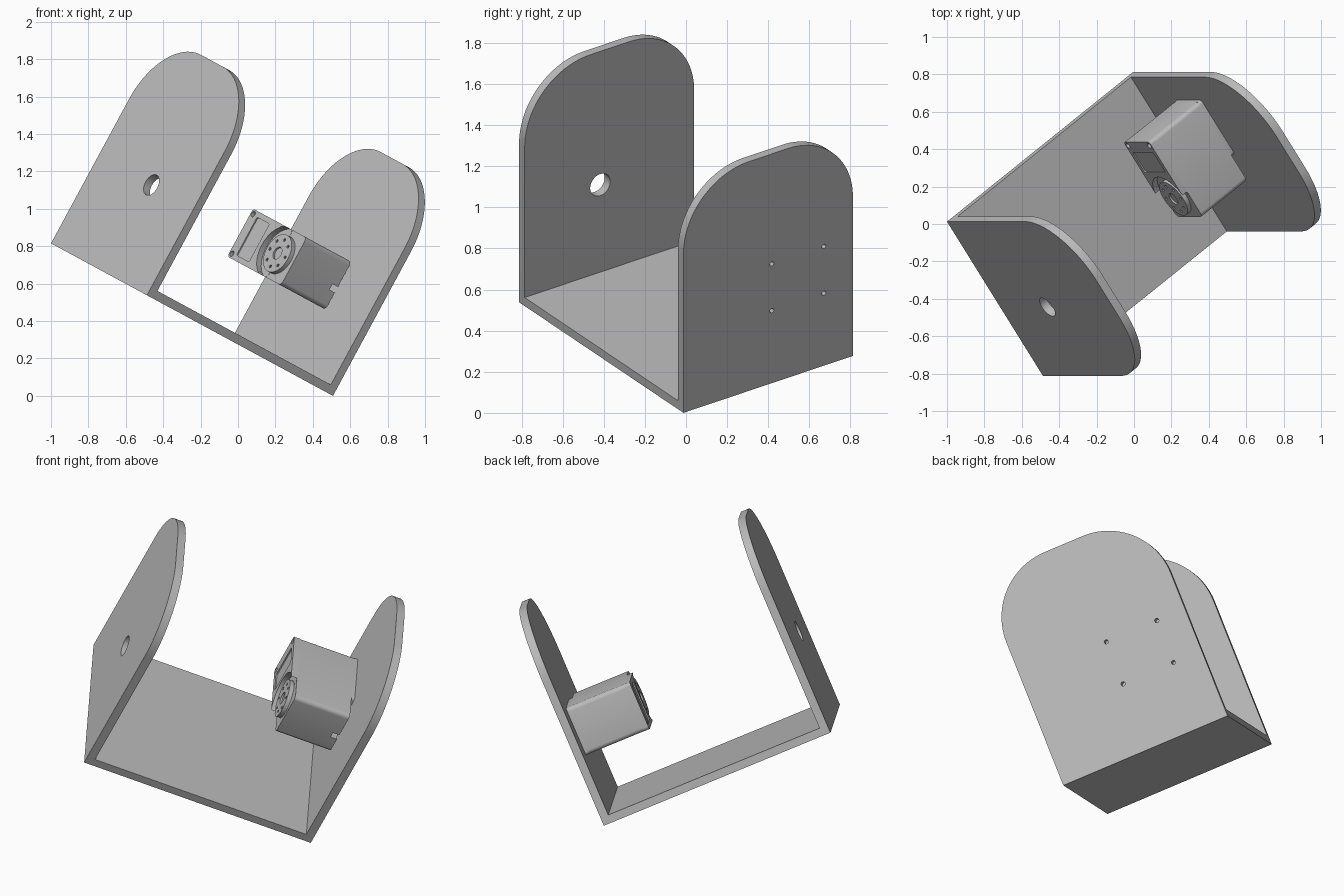
import bpy, bmesh, math
from mathutils import Matrix, Vector

if "Cube" in bpy.data.objects:
    bpy.data.objects.remove(bpy.data.objects["Cube"], do_unlink=True)

# Bracket dimensions: local x = across, y = depth, z = height
LENGTH, DEPTH, HEIGHT, THICK, ROUND = 1.385, 1.01, 1.268, 0.047, 0.389
FRAME = (Matrix.Translation((-0.487, -0.812, 0.538))
         @ Matrix.Rotation(math.radians(28.4), 4, 'Y')
         @ Matrix.Rotation(math.radians(35.26), 4, 'Z'))

grey = bpy.data.materials.new("light grey")
grey.use_nodes = True
grey.diffuse_color = (0.5, 0.5, 0.5, 1)
grey.node_tree.nodes["Principled BSDF"].inputs["Base Color"].default_value = (0.5, 0.5, 0.5, 1)


def add(name, bm):
    bmesh.ops.recalc_face_normals(bm, faces=bm.faces)
    mesh = bpy.data.meshes.new(name)
    bm.to_mesh(mesh)
    bm.free()
    mesh.materials.append(grey)
    obj = bpy.data.objects.new(name, mesh)
    bpy.context.collection.objects.link(obj)
    return obj


def prism(name, profile, x0, x1):
    """Extrude a (y, z) outline along x."""
    bm = bmesh.new()
    face = bm.faces.new([bm.verts.new((x0, y, z)) for y, z in profile])
    ext = bmesh.ops.extrude_face_region(bm, geom=[face])["geom"]
    moved = [g for g in ext if isinstance(g, bmesh.types.BMVert)]
    bmesh.ops.translate(bm, verts=moved, vec=(x1 - x0, 0, 0))
    return add(name, bm)


def arc(cy, cz, r, a0, a1, n):
    angles = [math.radians(a0 + (a1 - a0) * i / n) for i in range(n + 1)]
    return [(cy + r * math.cos(a), cz + r * math.sin(a)) for a in angles]


def rounded(y0, y1, z0, z1, r):
    return (arc(y1 - r, z1 - r, r, 0, 90, 5) + arc(y0 + r, z1 - r, r, 90, 180, 5)
            + arc(y0 + r, z0 + r, r, 180, 270, 5) + arc(y1 - r, z0 + r, r, 270, 360, 5))


def disc(name, y, z, r, x0, x1, n=32):
    return prism(name, arc(y, z, r, 0, 360 - 360 / n, n - 1), x0, x1)


def cut(obj, cutters):
    for c in cutters:
        m = obj.modifiers.new("cut", 'BOOLEAN')
        m.object, m.operation, m.solver = c, 'DIFFERENCE', 'EXACT'
    graph = bpy.context.evaluated_depsgraph_get()
    mesh = bpy.data.meshes.new_from_object(obj.evaluated_get(graph))
    obj.modifiers.clear()
    obj.data = mesh
    for c in cutters:
        bpy.data.objects.remove(c, do_unlink=True)


# Bracket: floor and two round-topped side plates
floor = prism("floor_plate", [(0, 0), (DEPTH, 0), (DEPTH, THICK), (0, THICK)],
              THICK, LENGTH - THICK)
outline = ([(0, 0), (DEPTH, 0)]
           + arc(DEPTH - ROUND, HEIGHT - ROUND, ROUND, 0, 90, 24)
           + arc(ROUND, HEIGHT - ROUND, ROUND, 90, 180, 24))
left_plate = prism("motor_side_plate", outline, LENGTH - THICK, LENGTH)
right_plate = prism("bearing_side_plate", outline, 0, THICK)

# Shaft hole and four screw holes
AXIS_Y, AXIS_Z = 0.45, 0.53
cut(right_plate, [disc("shaft_cutter", AXIS_Y, AXIS_Z, 0.06, -0.1, 0.1)])
cut(left_plate, [disc("screw_cutter", 0.682 + sy * 0.155, AXIS_Z + sz * 0.129, 0.012,
                      LENGTH - 0.1, LENGTH + 0.1, 16)
                 for sy in (-1, 1) for sz in (-1, 1)])

# Motor case: three stacked sections and a raised rear pad
Y0, Y1, Z0, Z1 = 0.345, 0.86, 0.387, 0.677
REAR = LENGTH - THICK
case = rounded(Y0, Y1, Z0, Z1, 0.025)
prism("motor_front_case", case, 0.985, 1.1)
prism("motor_middle_case", case, 1.1, 1.21)
rear = prism("motor_rear_case", case, 1.21, REAR - 0.02)
cut(rear, [prism("cable_cutter", [(Y0 - 0.1, 0.49), (Y0 + 0.06, 0.49),
                                  (Y0 + 0.06, 0.525), (Y0 - 0.1, 0.525)], REAR - 0.06, REAR)])
prism("motor_rear_pad", rounded(0.505, Y1, Z0, Z1, 0.02), REAR - 0.02, REAR)

# Gear cover with a round cut-out, a sunken panel and screw recesses
cover = prism("gear_cover", rounded(0.49, Y1, Z0, Z1, 0.02), 0.95, 0.985)
cut(cover, [disc("horn_cutter", AXIS_Y + 0.03, AXIS_Z, 0.15, 0.9, 0.984),
            prism("panel_cutter", rounded(0.66, 0.79, Z0 + 0.03, Z1 - 0.03, 0.01), 0.9, 0.957)]
    + [disc("recess_cutter", y, z, 0.016, 0.9, 0.97, 16)
       for y in (0.545, 0.835) for z in (Z0 + 0.025, Z1 - 0.025)])

# Output horn with a ring of small holes
horn = disc("output_horn", AXIS_Y + 0.03, AXIS_Z, 0.11, 0.96, 0.985, 40)
ring = [(AXIS_Y + 0.03 + 0.08 * math.cos(i * math.pi / 4),
         AXIS_Z + 0.08 * math.sin(i * math.pi / 4)) for i in range(8)]
cut(horn, [disc("horn_hole_cutter", y, z, 0.009, 0.9, 0.975, 10) for y, z in ring]
    + [disc("horn_centre_cutter", AXIS_Y + 0.03, AXIS_Z, 0.035, 0.9, 0.97, 20)])

# Tilt the whole assembly and smooth the round walls
for obj in [o for o in bpy.context.scene.objects if o.type == 'MESH']:
    if obj.data.materials and obj.data.materials[0] == grey:
        obj.data.transform(FRAME)
        bpy.ops.object.select_all(action='DESELECT')
        obj.select_set(True)
        bpy.context.view_layer.objects.active = obj
        bpy.ops.object.shade_smooth_by_angle(angle=math.radians(30))
